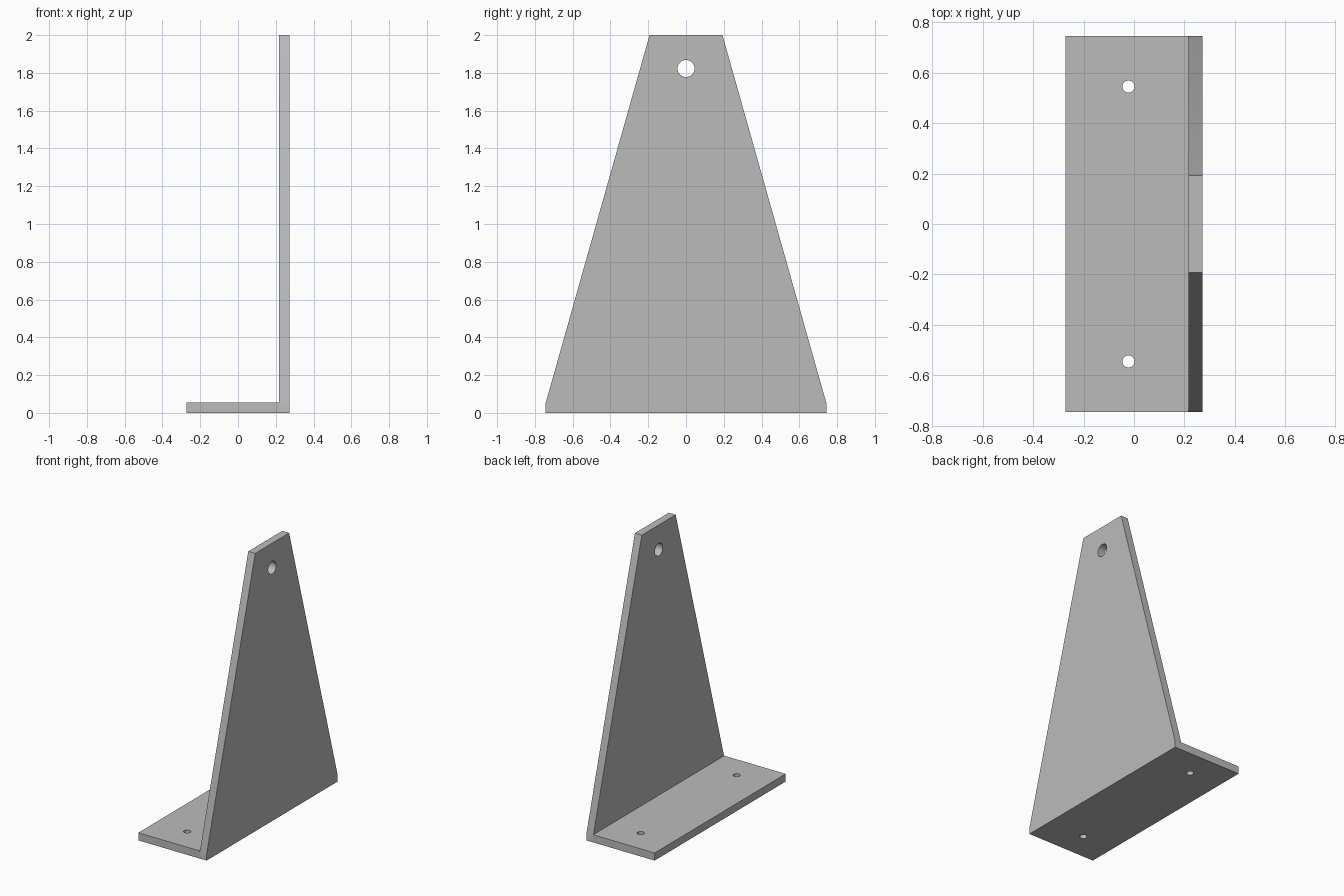
import bpy
import bmesh
from mathutils import Matrix

cube = bpy.data.objects.get("Cube")
if cube:
    bpy.data.objects.remove(cube, do_unlink=True)

grey = bpy.data.materials.new("plain grey")
grey.use_nodes = True
colour = (0.5, 0.5, 0.5, 1)
grey.diffuse_color = colour
grey.node_tree.nodes["Principled BSDF"].inputs["Base Color"].default_value = colour

THICK = 0.055
HALF_X = 0.272
HALF_Y = 0.745
INNER_X = HALF_X - THICK


def extruded(name, points, offset):
    """Solid made by pushing a flat outline along offset."""
    bm = bmesh.new()
    face = bm.faces.new([bm.verts.new(p) for p in points])
    top = bmesh.ops.extrude_face_region(bm, geom=[face])["geom"]
    moved = [v for v in top if isinstance(v, bmesh.types.BMVert)]
    bmesh.ops.translate(bm, verts=moved, vec=offset)
    bmesh.ops.recalc_face_normals(bm, faces=bm.faces)
    mesh = bpy.data.meshes.new(name)
    bm.to_mesh(mesh)
    bm.free()
    mesh.materials.append(grey)
    obj = bpy.data.objects.new(name, mesh)
    bpy.context.collection.objects.link(obj)
    return obj


def drill(target, name, centre, radius, axis):
    """Cut a round through-hole along the given axis."""
    bm = bmesh.new()
    turn = Matrix.Rotation(1.5707963, 4, "Y") if axis == "X" else Matrix()
    bmesh.ops.create_cone(bm, cap_ends=True, segments=48, radius1=radius,
                          radius2=radius, depth=0.3,
                          matrix=Matrix.Translation(centre) @ turn)
    mesh = bpy.data.meshes.new(name)
    bm.to_mesh(mesh)
    bm.free()
    mesh.materials.append(grey)
    cutter = bpy.data.objects.new(name, mesh)
    bpy.context.collection.objects.link(cutter)
    cutter.hide_render = True
    cutter.hide_viewport = True
    cutter.display_type = "WIRE"
    mod = target.modifiers.new(name, "BOOLEAN")
    mod.operation = "DIFFERENCE"
    mod.solver = "EXACT"
    mod.object = cutter


def smooth_holes(obj):
    bpy.ops.object.select_all(action="DESELECT")
    bpy.context.view_layer.objects.active = obj
    obj.select_set(True)
    bpy.ops.object.shade_smooth_by_angle()


# Foot plate with two screw holes
foot = extruded("foot_plate",
                [(-HALF_X, -HALF_Y, 0), (INNER_X, -HALF_Y, 0),
                 (INNER_X, HALF_Y, 0), (-HALF_X, HALF_Y, 0)], (0, 0, THICK))
for side, y in (("front", -0.545), ("back", 0.545)):
    drill(foot, side + "_screw_hole_cutter", (-0.022, y, 0), 0.024, "Z")

# Tapered upright plate with one hole near the top
half = [(HALF_Y, 0), (HALF_Y, 0.045), (0.193, 2)]
outline = half + [(-y, z) for y, z in reversed(half)]
upright = extruded("upright_plate", [(INNER_X, y, z) for y, z in outline],
                   (THICK, 0, 0))
drill(upright, "top_hole_cutter", (HALF_X - THICK / 2, 0, 1.823), 0.045, "X")

for part in (foot, upright):
    smooth_holes(part)
